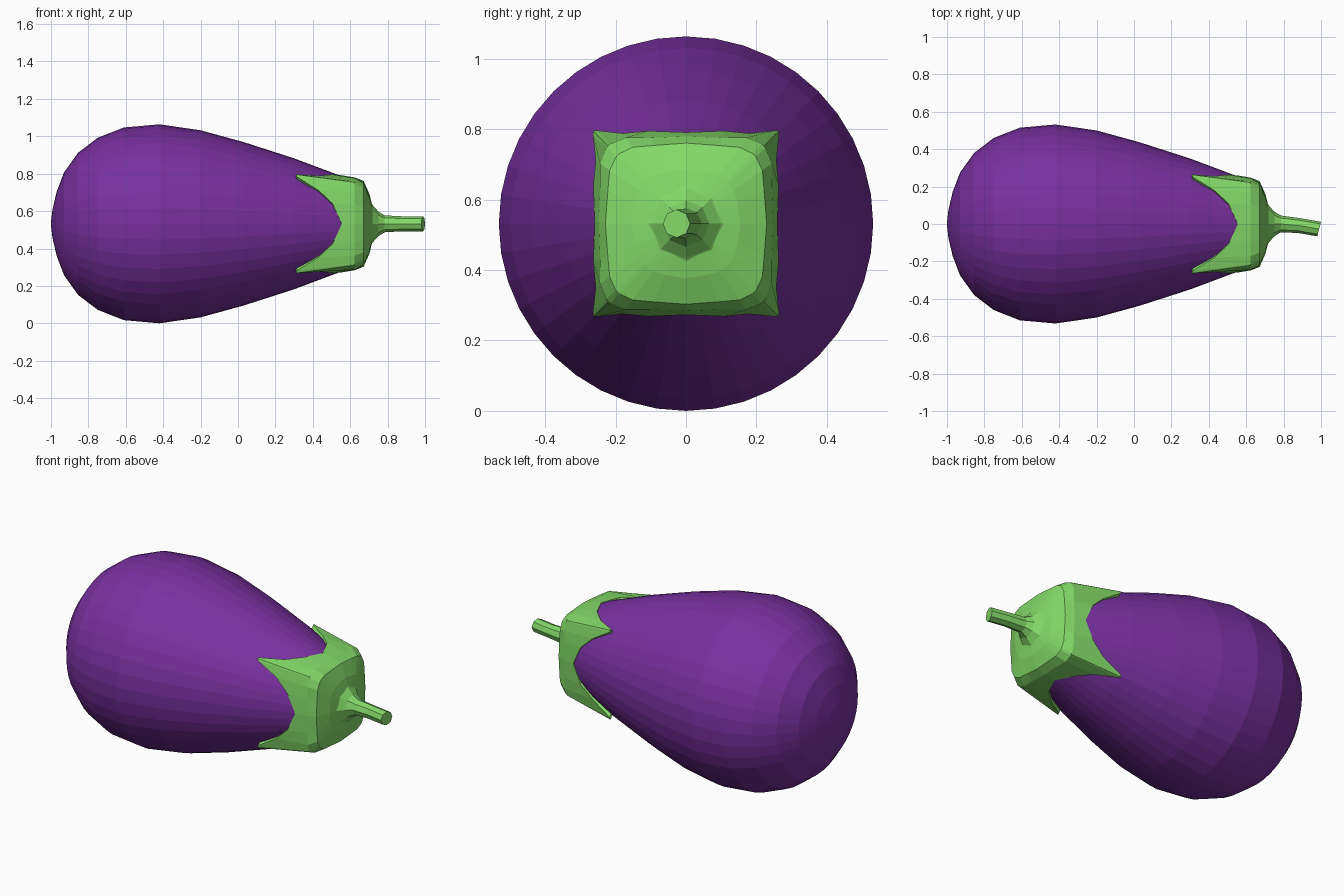
import bpy, bmesh, math

if "Cube" in bpy.data.objects:
    bpy.data.objects.remove(bpy.data.objects["Cube"])

ZC = 0.532  # height of the long axis


def material(name, rgb):
    m = bpy.data.materials.new(name)
    m.diffuse_color = (*rgb, 1)
    m.use_nodes = True
    m.node_tree.nodes["Principled BSDF"].inputs["Base Color"].default_value = m.diffuse_color
    return m


purple = material("purple skin", (0.19, 0.03, 0.35))
green = material("leaf green", (0.23, 0.70, 0.14))


def skin_rings(name, rings, mat):
    """Bridge equal-length rings of points into a closed, flat-shaded solid."""
    bm = bmesh.new()
    loops = [[bm.verts.new(p) for p in ring] for ring in rings]
    n = len(loops[0])
    for a, b in zip(loops, loops[1:]):
        for i in range(n):
            j = (i + 1) % n
            bm.faces.new((a[i], a[j], b[j], b[i]))
    bm.faces.new(loops[0][::-1])
    bm.faces.new(loops[-1])
    bmesh.ops.recalc_face_normals(bm, faces=bm.faces)
    me = bpy.data.meshes.new(name)
    bm.to_mesh(me)
    bm.free()
    me.materials.append(mat)
    ob = bpy.data.objects.new(name, me)
    bpy.context.collection.objects.link(ob)
    return ob


def point(x, r, a):
    return (x, r * math.cos(a), ZC + r * math.sin(a))


# Body: turned around the x axis
profile = [(-1, 0.01), (-0.992, 0.075), (-0.97, 0.17), (-0.93, 0.275), (-0.855, 0.38),
           (-0.75, 0.46), (-0.61, 0.515), (-0.42, 0.532), (-0.2, 0.5),
           (0.03, 0.437), (0.3, 0.35), (0.54, 0.26), (0.62, 0.225)]
turn = [2 * math.pi * i / 40 for i in range(40)]
skin_rings("body", [[point(x, r, a) for a in turn] for x, r in profile], purple)


def body_radius(x):
    for (x0, r0), (x1, r1) in zip(profile, profile[1:]):
        if x0 <= x <= x1:
            return r0 + (r1 - r0) * (x - x0) / (x1 - x0)


# Cap: rounded square with four pointed lobes on the diagonals
# lobe columns: angle, rim x, lift above the skin
columns = [(0, 0.555, 0.006), (22.5, 0.505, 0.012), (35, 0.43, 0.012), (43.5, 0.315, 0.02),
           (45, 0.31, 0.027), (46.5, 0.315, 0.02), (55, 0.43, 0.012), (67.5, 0.505, 0.012)]
rim = [(math.radians(q * 90 + a), x, lift) for q in range(4) for a, x, lift in columns]
cap = [[point(x, body_radius(x) - 0.03, a) for a, x, l in rim],
       [point(x, body_radius(x) + l, a) for a, x, l in rim]]
for x, r, square in [(0.624, 0.248, 0.26), (0.672, 0.229, 0.2), (0.704, 0.155, 0.08), (0.722, 0.08, 0)]:
    cap.append([point(x, r * (1 + square * math.sin(2 * a) ** 4), a) for a, _, _ in rim])
skin_rings("cap", cap, green)

# Stem: flared eight-sided tube bending toward the front
stem = []
for x, y, r, tilt in [(0.705, 0, 0.125, 0), (0.72, 0, 0.1, 0), (0.75, 0, 0.066, 0), (0.785, 0, 0.045, 0.03),
                      (0.88, -0.008, 0.04, 0.14), (0.99, -0.027, 0.04, 0.25)]:
    ring = []
    for i in range(8):
        a = math.pi * i / 4
        u = r * math.cos(a)
        ring.append((x + u * math.sin(tilt), y + u * math.cos(tilt), ZC + r * math.sin(a)))
    stem.append(ring)
skin_rings("stem", stem, green)
